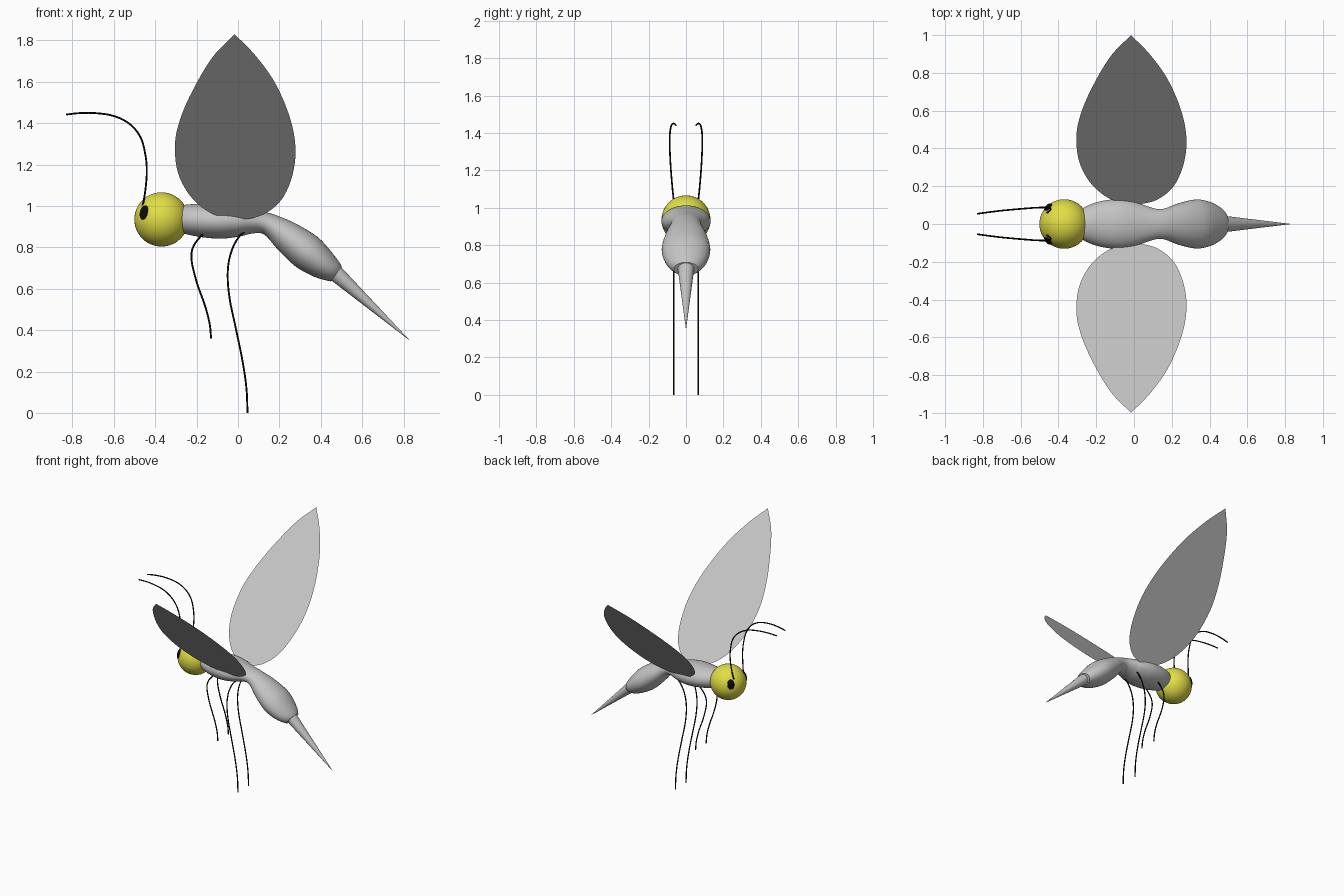
import bpy, bmesh, math
from mathutils import Vector

if "Cube" in bpy.data.objects:
    bpy.data.objects.remove(bpy.data.objects["Cube"])


def material(name, rgb):
    m = bpy.data.materials.new(name)
    m.diffuse_color = (*rgb, 1)
    m.use_nodes = True
    m.node_tree.nodes["Principled BSDF"].inputs["Base Color"].default_value = m.diffuse_color
    return m


GREY = material("light grey", (0.55, 0.55, 0.55))
YELLOW = material("yellow", (0.76, 0.73, 0.06))
BLACK = material("black", (0.003, 0.003, 0.003))


def smooth_path(pts, steps):
    """Catmull-Rom samples through points of any dimension."""
    pts = [Vector(p) for p in pts]
    ext = [2 * pts[0] - pts[1]] + pts + [2 * pts[-1] - pts[-2]]
    out = []
    for i in range(1, len(ext) - 2):
        a, b, c, d = ext[i - 1:i + 3]
        for s in range(steps):
            t = s / steps
            out.append(0.5 * (2 * b + (c - a) * t + (2 * a - 5 * b + 4 * c - d) * t * t
                              + (3 * b - a - 3 * c + d) * t ** 3))
    return out + [pts[-1]]


def finish(name, bm, mat, smooth=True):
    bmesh.ops.recalc_face_normals(bm, faces=bm.faces)
    me = bpy.data.meshes.new(name)
    bm.to_mesh(me)
    bm.free()
    ob = bpy.data.objects.new(name, me)
    bpy.context.collection.objects.link(ob)
    me.materials.append(mat)
    if smooth:
        bpy.ops.object.select_all(action='DESELECT')
        ob.select_set(True)
        bpy.context.view_layer.objects.active = ob
        bpy.ops.object.shade_smooth_by_angle(angle=math.radians(40))
    return ob


def loft(name, stations, mat, sides=40):
    """Elliptical rings along a path in the xz plane: (x, z, half width, half depth)."""
    bm = bmesh.new()
    rings = []
    for i, (x, z, w, d) in enumerate(stations):
        p, q = stations[max(i - 1, 0)], stations[min(i + 1, len(stations) - 1)]
        t = Vector((q[0] - p[0], q[1] - p[1])).normalized()
        ring = []
        for k in range(sides):
            a = math.tau * k / sides
            u = d * math.sin(a)
            ring.append(bm.verts.new((x - t.y * u, w * math.cos(a), z + t.x * u)))
        rings.append(ring)
    for r0, r1 in zip(rings, rings[1:]):
        for k in range(sides):
            j = (k + 1) % sides
            bm.faces.new((r0[k], r0[j], r1[j], r1[k]))
    bm.faces.new(rings[0])
    bm.faces.new(rings[-1])
    return finish(name, bm, mat)


def ball(name, centre, scale, mat, direction=None):
    bm = bmesh.new()
    bmesh.ops.create_uvsphere(bm, u_segments=40, v_segments=24, radius=1)
    ob = finish(name, bm, mat)
    ob.location = centre
    ob.scale = scale
    if direction:
        ob.rotation_euler = direction.to_track_quat('Z', 'Y').to_euler()
    return ob


def wire(name, pts, radius):
    cu = bpy.data.curves.new(name, 'CURVE')
    cu.dimensions = '3D'
    cu.bevel_depth = radius
    cu.bevel_resolution = 2
    cu.use_fill_caps = True
    path = smooth_path(pts, 5)
    sp = cu.splines.new('POLY')
    sp.points.add(len(path) - 1)
    for p, v in zip(sp.points, path):
        p.co = (*v, 1)
    cu.materials.append(BLACK)
    ob = bpy.data.objects.new(name, cu)
    bpy.context.collection.objects.link(ob)


# Thorax, waist and drooping abdomen in one lofted body
body = [(-.28, .935, .078, .066), (-.24, .935, .10, .073), (-.17, .93, .122, .081),
        (-.08, .927, .132, .085), (0, .925, .120, .074), (.06, .925, .098, .060),
        (.12, .92, .080, .052), (.17, .90, .084, .058), (.24, .85, .110, .077),
        (.33, .78, .130, .089), (.40, .725, .117, .076), (.45, .69, .090, .058),
        (.475, .672, .065, .045)]
loft("body", smooth_path(body, 4), GREY)

# Stinger
loft("stinger", [(.455, .69, .046, .042), (.825, .355, .001, .001)], GREY)

# Head
HEAD = Vector((-.37, 0, .935))
ball("head", HEAD, (.131, .131, .131), YELLOW)

# Wing outline (x, y), starting and ending at the pointed tip
wing = [(-.016, 1), (-.13, .88), (-.236, .695), (-.29, .555), (-.305, .45), (-.29, .33),
        (-.236, .225), (-.156, .15), (-.066, .113), (.03, .106), (.125, .13), (.21, .2),
        (.262, .315), (.278, .45), (.25, .6), (.178, .767), (.082, .9), (-.016, 1)]
antenna = [(-.463, .058, .99), (-.45, .068, 1.06), (-.441, .077, 1.155), (-.446, .083, 1.237),
           (-.47, .087, 1.33), (-.523, .086, 1.396), (-.6, .08, 1.435), (-.69, .072, 1.449),
           (-.765, .063, 1.449), (-.83, .054, 1.442)]
front_leg = [(-.166, .87), (-.213, .81), (-.225, .744), (-.2, .633), (-.16, .52),
             (-.137, .43), (-.13, .36)]
rear_leg = [(.046, .889), (0, .845), (-.036, .768), (-.05, .67), (-.04, .55),
            (-.012, .415), (.022, .25), (.041, .116), (.046, 0)]

for side, tag in ((-1, "near"), (1, "far")):
    # Flat wing raised at 45 degrees
    bm = bmesh.new()
    bm.faces.new([bm.verts.new((x, side * y, y + .83)) for x, y in smooth_path(wing, 5)[:-1]])
    for f in bm.faces:
        f.normal_update()
    finish(tag + "_wing", bm, GREY, smooth=False)
    # Eye lying on the head surface
    n = Vector((-.087, side * .092, .035)).normalized()
    ball(tag + "_eye", HEAD + n * .127, (.026, .036, .011), BLACK, n)
    # Antenna and legs
    wire(tag + "_antenna", [(x, side * y, z) for x, y, z in antenna], .0045)
    wire(tag + "_front_leg", [(x, side * .066, z) for x, z in front_leg], .0045)
    wire(tag + "_rear_leg", [(x, side * .066, z) for x, z in rear_leg], .0045)
